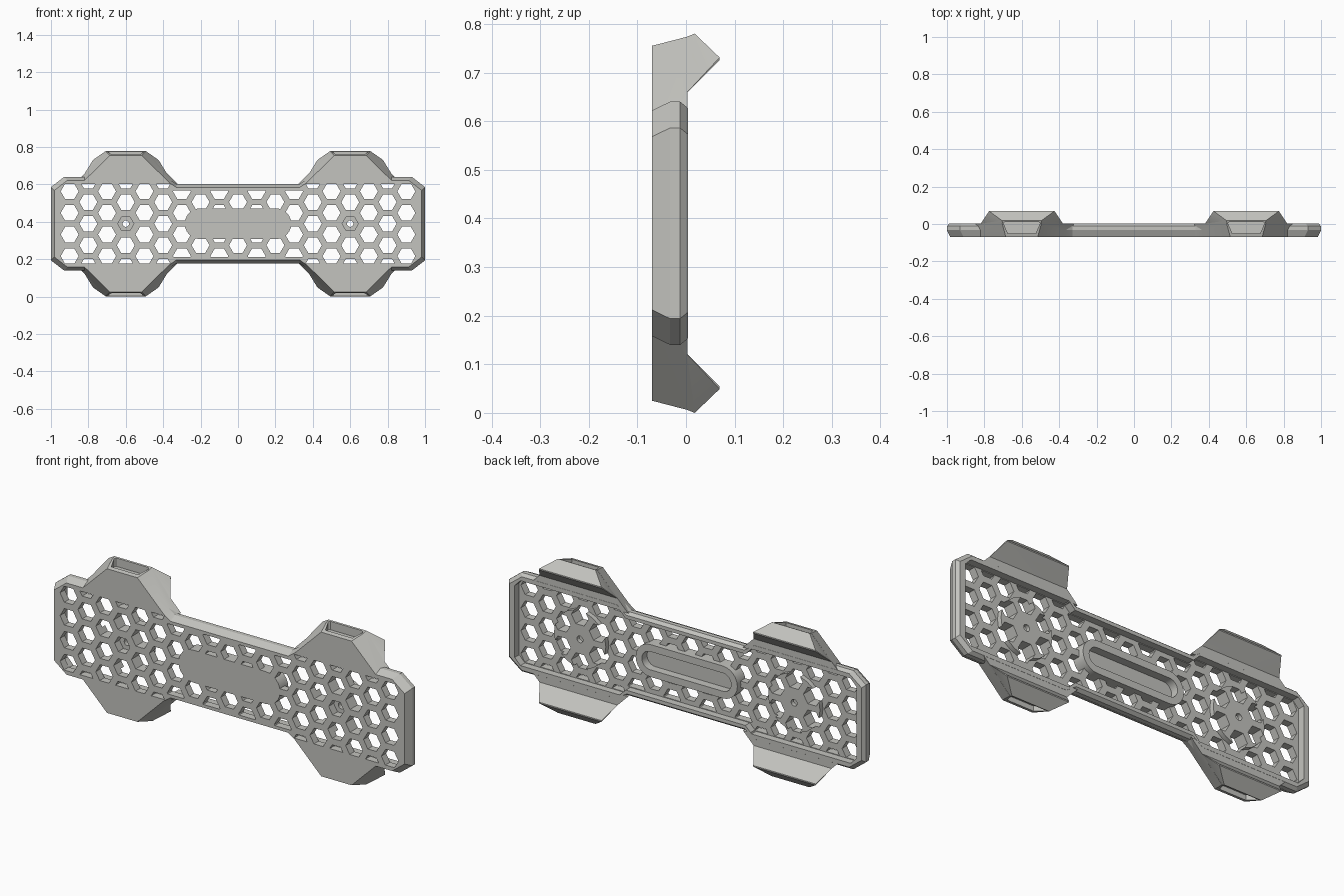
import bpy, bmesh, math

if "Cube" in bpy.data.objects:
    bpy.data.objects.remove(bpy.data.objects["Cube"])

CZ = 0.39          # height of the plate's centre line
FLOOR = -0.032     # back surface of the honeycomb web
HEX_R = 0.048

grey = bpy.data.materials.new("light_grey")
grey.diffuse_color = (0.55, 0.55, 0.52, 1)
grey.use_nodes = True
grey.node_tree.nodes["Principled BSDF"].inputs["Base Color"].default_value = grey.diffuse_color


def make(name, bm):
    bmesh.ops.recalc_face_normals(bm, faces=bm.faces)
    me = bpy.data.meshes.new(name)
    bm.to_mesh(me)
    bm.free()
    me.materials.append(grey)
    ob = bpy.data.objects.new(name, me)
    bpy.context.collection.objects.link(ob)
    return ob


def add_loft(bm, layers):
    """Layers of (y, [(x, z), ...]) joined by side walls and capped."""
    rings = [[bm.verts.new((x, y, z + CZ)) for x, z in pts] for y, pts in layers]
    n = len(rings[0])
    for a, b in zip(rings, rings[1:]):
        for i in range(n):
            j = (i + 1) % n
            bm.faces.new((a[i], a[j], b[j], b[i]))
    bm.faces.new(rings[0])
    bm.faces.new(rings[-1])


def prisms(name, shapes):
    bm = bmesh.new()
    for pts, y0, y1 in shapes:
        add_loft(bm, [(y0, pts), (y1, pts)])
    return make(name, bm)


def hull(name, pts, cx, sz):
    """Convex solid from (half width, y, z) points, placed at cx and flipped by sz."""
    bm = bmesh.new()
    for w, y, z in pts:
        for s in (-1, 1):
            bm.verts.new((cx + s * w, y, CZ + sz * (z - CZ)))
    bmesh.ops.convex_hull(bm, input=bm.verts)
    bmesh.ops.dissolve_limit(bm, angle_limit=0.01, verts=bm.verts, edges=bm.edges)
    return make(name, bm)


def boolean(ob, tool, op):
    m = ob.modifiers.new("cut", 'BOOLEAN')
    m.operation, m.solver, m.object = op, 'EXACT', tool
    bpy.context.view_layer.objects.active = ob
    bpy.ops.object.modifier_apply(modifier=m.name)
    bpy.data.objects.remove(tool)


def mirror4(q):
    """Full outline from the points of its +x +z quarter."""
    r = q[::-1]
    return (q + [(x, -z) for x, z in r] + [(-x, -z) for x, z in q]
            + [(-x, z) for x, z in r])


def circle(cx, cz, r, n, a0=0.0):
    return [(cx + r * math.cos(a0 + math.tau * i / n),
             cz + r * math.sin(a0 + math.tau * i / n)) for i in range(n)]


def stadium(half_len, r, n=12):
    c = half_len - r
    right = [(c + r * math.cos(a), r * math.sin(a))
             for a in (math.pi * (i / n - 0.5) for i in range(n + 1))]
    return right + [(-x, -z) for x, z in right]


def clip_z(pts, lim):
    """Clip a convex outline to |z| <= lim."""
    for s in (1, -1):
        out = []
        for (x0, z0), (x1, z1) in zip(pts, pts[1:] + pts[:1]):
            if s * z0 <= lim:
                out.append((x0, z0))
            if (s * z0 <= lim) != (s * z1 <= lim):
                t = (s * lim - z0) / (z1 - z0)
                out.append((x0 + t * (x1 - x0), s * lim))
        pts = out
    return pts


# Main plate with bevelled rim
def outline(d):
    q = [(0.33, 0.212), (0.385, 0.25), (0.93, 0.25), (1.0, 0.196)]
    return mirror4([(x - d * (x > 0.5), z - d) for x, z in q])


bm = bmesh.new()
add_loft(bm, [(y, outline(d)) for y, d in
              ((-0.07, 0.018), (-0.033, 0), (-0.012, 0), (0.004, 0.013))])
plate = make("honeycomb_mount_plate", bm)

# Four ears with backward hooks and a strap pocket in each tip
EAR = [(0.085, -0.07, 0.755), (0.265, -0.07, 0.578),
       (0.105, 0.0035, 0.774), (0.278, 0.0035, 0.601)]
HOOK = [(0.10, -0.02, 0.765), (0.22, -0.02, 0.637), (0.105, 0.018, 0.78),
        (0.175, 0.069, 0.731), (0.175, 0.069, 0.725), (0.219, 0.003, 0.66)]
POCKET = [(w, y, z) for z in (0.735, 0.83)
          for w, y in ((0.065, -0.047), (0.075, -0.05), (0.098, 0.005), (0.09, 0.011))]
for cx in (-0.6, 0.6):
    for sz in (1, -1):
        boolean(plate, hull("ear", EAR, cx, sz), 'UNION')
        boolean(plate, hull("hook", HOOK, cx, sz), 'UNION')
        boolean(plate, hull("pocket", POCKET, cx, sz), 'DIFFERENCE')

# Recess in the back, leaving the centre boss and the two bolt bosses standing
inner = mirror4([(0.335, 0.181), (0.37, 0.215), (0.925, 0.215), (0.957, 0.182)])
recess = prisms("recess", [(inner, FLOOR, 0.06)])
bosses = prisms("bosses", [(stadium(0.285, 0.082), -0.1, -0.004)]
                + [(circle(cx, 0, 0.145, 24), -0.1, -0.008) for cx in (-0.6, 0.6)])
boolean(recess, bosses, 'DIFFERENCE')
boolean(plate, recess, 'DIFFERENCE')

# Honeycomb holes, clipped by the frame and kept clear of the centre boss
holes = []
for k in range(-9, 10):
    lim = 0.178 if abs(k) <= 3 else 0.212
    for j in range(-4, 5):
        if (j + k) % 2 or (abs(k) == 6 and j == 0):
            continue
        cz = j * 0.0577
        if abs(cz) - HEX_R * 0.866 > lim - 0.005:
            continue
        holes.append((clip_z(circle(k * 0.1, cz, HEX_R, 6), lim), -0.12, 0.05))
honeycomb = prisms("honeycomb", holes)
boolean(honeycomb, prisms("keep", [(stadium(0.285, 0.082), -0.2, 0.2)]), 'DIFFERENCE')
boolean(plate, honeycomb, 'DIFFERENCE')

# Slot in the centre boss, bolt holes and hexagonal nut pockets
boolean(plate, prisms("slot", [(stadium(0.25, 0.046), -0.045, 0.05)]), 'DIFFERENCE')
for cx in (-0.6, 0.6):
    boolean(plate, prisms("nut", [(circle(cx, 0, 0.043, 6), -0.1, -0.03)]), 'DIFFERENCE')
    boolean(plate, prisms("bolt", [(circle(cx, 0, 0.017, 16), -0.12, 0.05)]), 'DIFFERENCE')

plate.select_set(True)
bpy.context.view_layer.objects.active = plate
bpy.ops.object.shade_smooth_by_angle(angle=math.radians(20))
